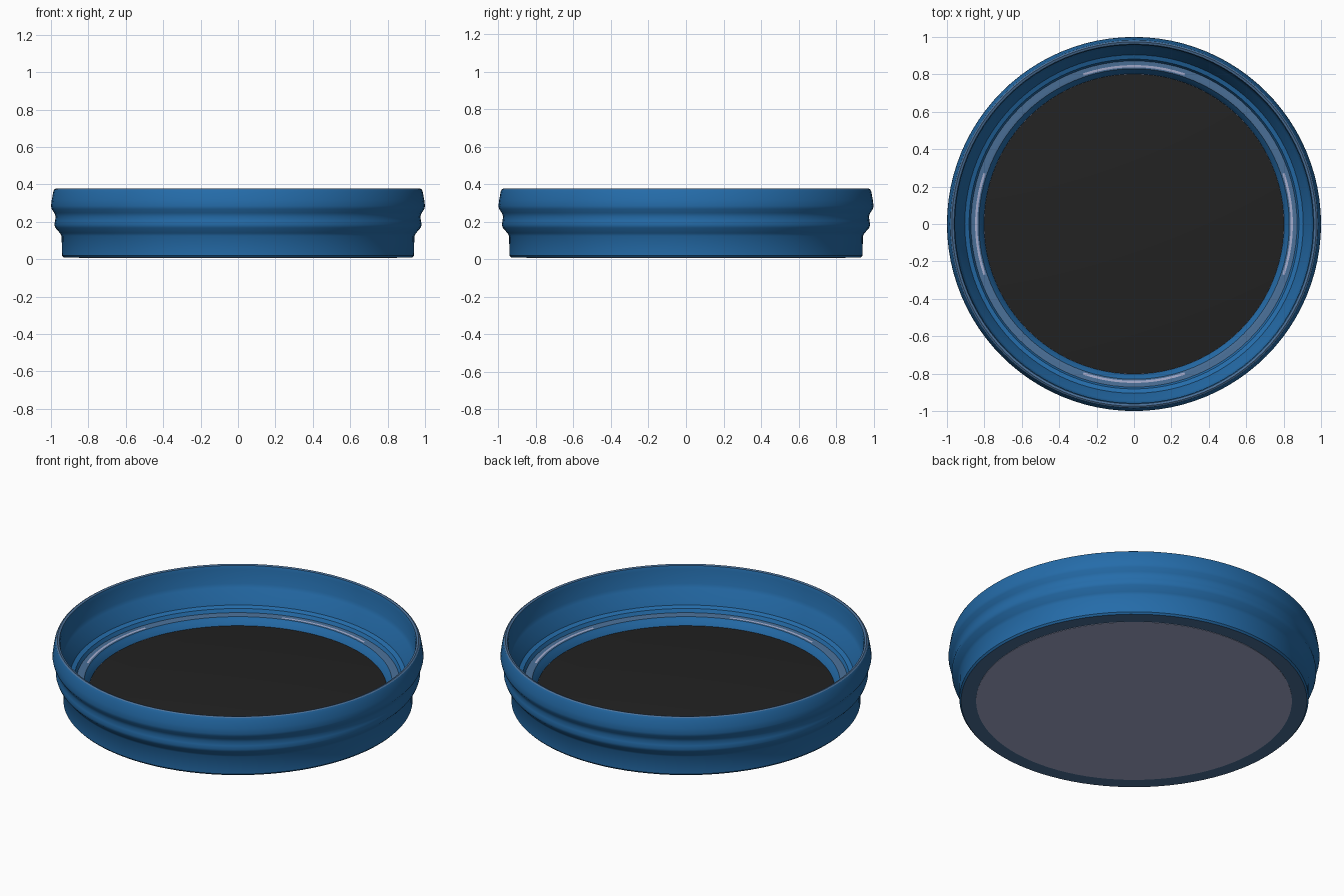
import bpy, bmesh, math

if "Cube" in bpy.data.objects:
    bpy.data.objects.remove(bpy.data.objects["Cube"])

SEG = 96


def material(name, rgb):
    m = bpy.data.materials.new(name)
    m.diffuse_color = (*rgb, 1)
    m.use_nodes = True
    m.node_tree.nodes["Principled BSDF"].inputs["Base Color"].default_value = m.diffuse_color
    return m


blue = material("lid blue", (0.018, 0.15, 0.40))
steel = material("steel blue", (0.07, 0.162, 0.314))
black = material("black liner", (0.016, 0.016, 0.016))
lilac = material("pale lilac", (0.376, 0.413, 0.61))
MATS = [blue, steel, black, lilac]
B, S, K, L = range(4)


def lathe(name, profile, closed=False, rule=None):
    """Spin (radius, z, material of the band after the point) around z."""
    bm = bmesh.new()
    rings = []
    for r, z, _ in profile:
        if r == 0:
            rings.append([bm.verts.new((0, 0, z))] * SEG)
        else:
            rings.append([bm.verts.new((r * math.cos(2 * math.pi * i / SEG),
                                        r * math.sin(2 * math.pi * i / SEG), z))
                          for i in range(SEG)])
    n = len(profile)
    for k in range(n if closed else n - 1):
        a, b = rings[k], rings[(k + 1) % n]
        for i in range(SEG):
            j = (i + 1) % SEG
            corners = list(dict.fromkeys((a[i], a[j], b[j], b[i])))
            f = bm.faces.new(corners)
            m = profile[k][2]
            f.material_index = rule(m, 2 * math.pi * (i + 0.5) / SEG) if rule else m
    bmesh.ops.recalc_face_normals(bm, faces=bm.faces)
    mesh = bpy.data.meshes.new(name)
    bm.to_mesh(mesh)
    bm.free()
    for m in MATS:
        mesh.materials.append(m)
    ob = bpy.data.objects.new(name, mesh)
    bpy.context.collection.objects.link(ob)
    bpy.ops.object.select_all(action='DESELECT')
    ob.select_set(True)
    bpy.context.view_layer.objects.active = ob
    bpy.ops.object.shade_smooth_by_angle(angle=math.radians(32))
    return ob


# Screw band: outside going up, over the rim, down the inside, back underneath.
# The pale seal shows through the inner step only in four short arcs.
lathe("screw_band", [
    (0.85, 0.010, S), (0.932, 0.010, B), (0.941, 0.020, B),
    (0.943, 0.125, B), (0.952, 0.140, B), (0.976, 0.168, B),
    (0.982, 0.185, B), (0.978, 0.205, B), (0.975, 0.228, B),
    (0.982, 0.248, B), (0.996, 0.268, B), (1.000, 0.285, B),
    (0.996, 0.315, B), (0.988, 0.360, B), (0.982, 0.373, S),
    (0.974, 0.378, S), (0.962, 0.374, B), (0.957, 0.355, B),
    (0.955, 0.270, B), (0.945, 0.250, B), (0.915, 0.190, B),
    (0.905, 0.165, B), (0.882, 0.155, B), (0.872, 0.135, S),
    (0.850, 0.133, L), (0.838, 0.133, S), (0.830, 0.131, B),
    (0.822, 0.118, B), (0.803, 0.092, B), (0.800, 0.080, B),
    (0.85, 0.080, B),
], closed=True,
    rule=lambda m, a: S if m == L and math.cos(4 * a) < 0.3 else m)

# Flat insert disc: pale underside, black liner on top.
lathe("insert_disc", [
    (0, 0.008, L), (0.851, 0.008, L), (0.851, 0.079, L),
    (0.802, 0.090, K), (0, 0.090, K),
])
